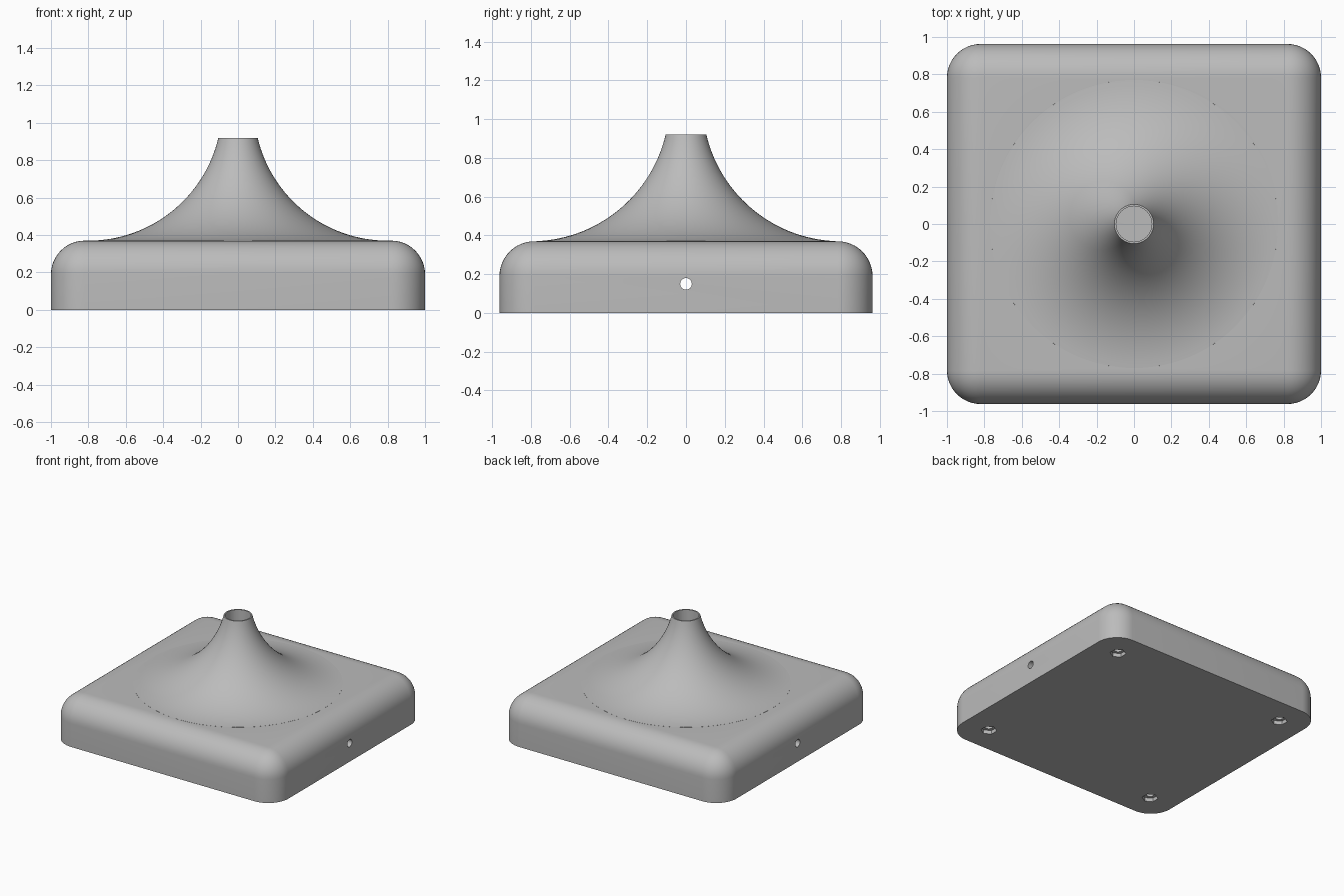
import bpy, bmesh, math
from mathutils import Matrix

if "Cube" in bpy.data.objects:
    bpy.data.objects.remove(bpy.data.objects["Cube"], do_unlink=True)

WIDTH, DEPTH, HEIGHT, ROUND = 2.0, 1.925, 0.37, 0.18
TOP, NECK, FLARE_END = 0.92, 0.105, 0.8

grey = bpy.data.materials.new("plain grey")
grey.use_nodes = True
COLOUR = (0.5, 0.5, 0.5, 1)
grey.diffuse_color = COLOUR
grey.node_tree.nodes["Principled BSDF"].inputs["Base Color"].default_value = COLOUR


def add_object(name, bm):
    mesh = bpy.data.meshes.new(name)
    bmesh.ops.recalc_face_normals(bm, faces=bm.faces)
    bm.to_mesh(mesh)
    bm.free()
    mesh.materials.append(grey)
    obj = bpy.data.objects.new(name, mesh)
    bpy.context.collection.objects.link(obj)
    return obj


def cylinder(name, radius, length, sides, matrix):
    bm = bmesh.new()
    bmesh.ops.create_cone(bm, cap_ends=True, segments=sides, radius1=radius,
                          radius2=radius, depth=length, matrix=matrix)
    return add_object(name, bm)


def combine(target, other, operation):
    mod = target.modifiers.new(other.name, "BOOLEAN")
    mod.operation, mod.solver, mod.object = operation, "EXACT", other
    bpy.context.view_layer.objects.active = target
    bpy.ops.object.modifier_apply(modifier=mod.name)
    bpy.data.objects.remove(other, do_unlink=True)


# Block with rounded upright and top edges, flat underneath
bm = bmesh.new()
bmesh.ops.create_cube(bm, size=1, matrix=Matrix.Translation((0, 0, HEIGHT / 2))
                      @ Matrix.Diagonal((WIDTH, DEPTH, HEIGHT, 1)))
edges = [e for e in bm.edges if any(v.co.z > 0.1 for v in e.verts)]
bmesh.ops.bevel(bm, geom=edges, offset=ROUND, segments=12, profile=0.5, affect="EDGES")
base = add_object("flared_base", bm)

# Flared neck: a circular arc, tangent to the top of the block, spun around z
rise, run = TOP - HEIGHT, FLARE_END - NECK
radius = (run ** 2 + rise ** 2) / (2 * rise)
sweep = math.asin(run / radius)
bm = bmesh.new()
points = [(0, HEIGHT - 0.1), (0.775, HEIGHT - 0.1)]
for i in range(1, 33):
    a = sweep * i / 32
    points.append((FLARE_END - radius * math.sin(a), HEIGHT + radius * (1 - math.cos(a))))
points.append((0, TOP))
verts = [bm.verts.new((r, 0, z)) for r, z in points]
profile = [bm.edges.new(pair) for pair in zip(verts, verts[1:])]
bmesh.ops.spin(bm, geom=verts + profile, cent=(0, 0, 0), axis=(0, 0, 1),
               angle=math.tau, steps=96, use_duplicate=False)
bmesh.ops.remove_doubles(bm, verts=bm.verts, dist=0.0001)
combine(base, add_object("flared_neck", bm), "UNION")

# Bore down the neck, and a cable passage from side to side
floor = 0.12
combine(base, cylinder("neck_bore", 0.095, 1 - floor, 48,
                       Matrix.Translation((0, 0, (1 + floor) / 2))), "DIFFERENCE")
combine(base, cylinder("cable_passage", 0.03, 3, 24, Matrix.Translation((0, 0, 0.15))
                       @ Matrix.Rotation(math.pi / 2, 4, "Y")), "DIFFERENCE")

# Hexagonal nut pockets with narrower screw holes near the bottom corners
for x in (-0.78, 0.78):
    for y in (-0.745, 0.745):
        place = Matrix.Translation((x, y, 0))
        combine(base, cylinder("nut_pocket", 0.06, 0.06, 6, place), "DIFFERENCE")
        combine(base, cylinder("screw_hole", 0.03, 0.25, 24, place), "DIFFERENCE")

bpy.ops.object.select_all(action="DESELECT")
base.select_set(True)
bpy.context.view_layer.objects.active = base
bpy.ops.object.shade_smooth_by_angle(angle=math.radians(30))
